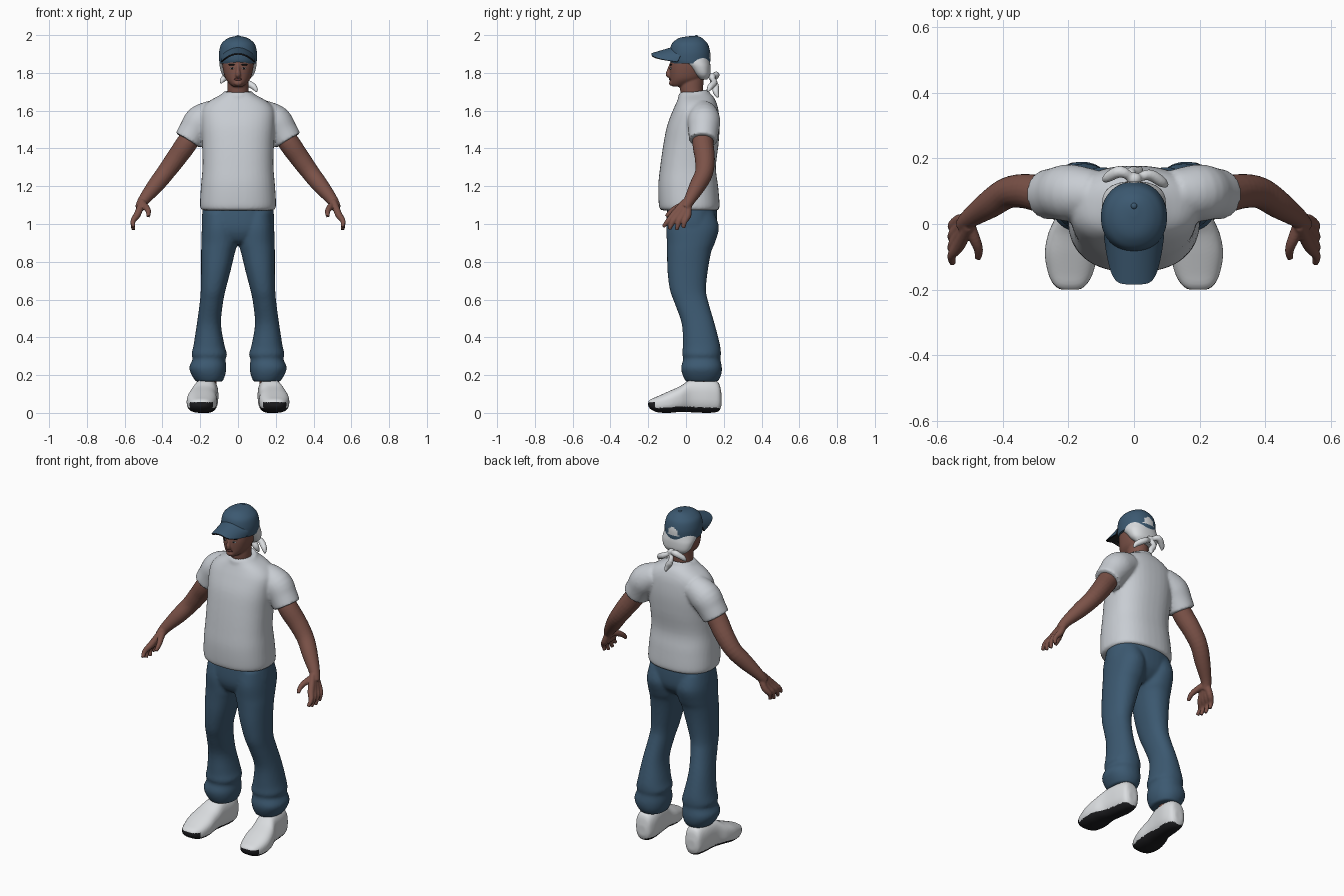
import bpy, bmesh, math
from mathutils import Vector, Matrix

if "Cube" in bpy.data.objects:
    bpy.data.objects.remove(bpy.data.objects["Cube"])


def material(name, rgb):
    m = bpy.data.materials.new(name)
    m.use_nodes = True
    m.diffuse_color = (*rgb, 1)
    m.node_tree.nodes["Principled BSDF"].inputs["Base Color"].default_value = (*rgb, 1)
    return m


denim = material("denim_blue", (.045, .1, .165))
cloth = material("shirt_grey", (.58, .61, .65))
white = material("off_white", (.7, .72, .74))
skin_tone = material("brown_skin", (.2, .085, .065))
lip_tone = material("dark_lip", (.13, .045, .04))
black = material("black", (.012, .012, .014))


def spline(rows, steps):
    """Smooth curve through rows of numbers."""
    rows = [Vector(r) for r in rows]
    out = []
    for i in range(len(rows) - 1):
        p0, p1, p2, p3 = rows[max(i - 1, 0)], rows[i], rows[i + 1], rows[min(i + 2, len(rows) - 1)]
        for k in range(steps):
            t = k / steps
            out.append(p1 + (p2 - p0) * (t / 2) + (p0 * 2 - p1 * 5 + p2 * 4 - p3) * (t * t / 2)
                       + (p1 * 3 - p0 - p2 * 3 + p3) * (t ** 3 / 2))
    return out + [rows[-1]]


def skin(bm, rings):
    rings = [[bm.verts.new(p) for p in ring] for ring in rings]
    for a, b in zip(rings, rings[1:]):
        for i in range(len(a)):
            j = (i + 1) % len(a)
            bm.faces.new((a[i], a[j], b[j], b[i]))
    bm.faces.new(rings[0])
    bm.faces.new(rings[-1])


def loft(bm, rows, e=2.0, axis="z", n=40, steps=4):
    """Rows are (level, a0, a1, b0, b1): the bounds of each cross-section."""
    rings = []
    for t, a0, a1, b0, b1 in spline(rows, steps):
        ring = []
        for k in range(n):
            c, s = math.cos(k * math.tau / n), math.sin(k * math.tau / n)
            a = (a0 + a1) / 2 + (a1 - a0) / 2 * math.copysign(abs(c) ** (2 / e), c)
            b = (b0 + b1) / 2 + (b1 - b0) / 2 * math.copysign(abs(s) ** (2 / e), s)
            ring.append((a, b, t) if axis == "z" else (a, t, b))
        rings.append(ring)
    skin(bm, rings)


def body(bm, rows, **kw):
    """Centred loft from (level, half width, back and front bounds)."""
    loft(bm, [(z, -h, h, y0, y1) for z, h, y0, y1 in rows], **kw)


def tube(bm, rows, n=16, steps=4):
    pts = spline(rows, steps)
    rings = []
    for i, p in enumerate(pts):
        d = (pts[min(i + 1, len(pts) - 1)] - pts[max(i - 1, 0)]).xyz
        q = d.to_track_quat("Z", "Y")
        rings.append([p.xyz + q @ Vector((math.cos(a), math.sin(a), 0)) * p.w
                      for a in (k * math.tau / n for k in range(n))])
    skin(bm, rings)


def ball(bm, loc, size):
    bmesh.ops.create_uvsphere(bm, u_segments=16, v_segments=10, radius=1,
                              matrix=Matrix.Translation(loc) @ Matrix.Diagonal((*size, 1)))


def mirror(bm):
    new = bmesh.ops.duplicate(bm, geom=bm.verts[:] + bm.edges[:] + bm.faces[:])["geom"]
    bmesh.ops.scale(bm, vec=(-1, 1, 1), verts=[g for g in new if isinstance(g, bmesh.types.BMVert)])


def finish(name, bm, mats, voxel=0, soften=3, thick=0, rule=None, side=1):
    bmesh.ops.scale(bm, vec=(side, 1, 1), verts=bm.verts)
    bmesh.ops.recalc_face_normals(bm, faces=bm.faces)
    me = bpy.data.meshes.new(name)
    bm.to_mesh(me)
    bm.free()
    ob = bpy.data.objects.new(name, me)
    bpy.context.collection.objects.link(ob)
    if voxel:
        mod = ob.modifiers.new("fuse", "REMESH")
        mod.mode, mod.voxel_size = "VOXEL", voxel
        mod = ob.modifiers.new("soften", "SMOOTH")
        mod.factor, mod.iterations = .5, soften
    if thick:
        mod = ob.modifiers.new("thickness", "SOLIDIFY")
        mod.thickness, mod.offset = thick, 0
    if ob.modifiers:
        bpy.context.view_layer.update()
        me = bpy.data.meshes.new_from_object(ob.evaluated_get(bpy.context.evaluated_depsgraph_get()))
        ob.modifiers.clear()
        ob.data = me
    me.materials.clear()
    for m in mats:
        me.materials.append(m)
    for p in me.polygons:
        p.use_smooth = True
        p.material_index = 1 if rule and rule(p.center, p.normal) else 0
    me.set_sharp_from_angle(angle=math.radians(50))


# T-shirt: sleeves, torso and collar fused together
bm = bmesh.new()
tube(bm, [(.12, .09, 1.585, .075), (.195, .095, 1.545, .087), (.235, .093, 1.49, .08),
          (.265, .09, 1.442, .076)], n=28)
mirror(bm)
body(bm, [(1.072, .188, -.13, .168), (1.095, .201, -.143, .178), (1.2, .196, -.147, .17),
          (1.3, .188, -.137, .158), (1.42, .189, -.12, .172), (1.52, .195, -.1, .178),
          (1.6, .193, -.07, .172), (1.645, .16, -.05, .16), (1.68, .1, -.035, .14),
          (1.7, .068, -.028, .11)], e=2.4)
collar = Matrix.Translation((0, .04, 1.69)) @ Matrix.Rotation(.17, 4, "X")
skin_rows = [collar @ Vector((.07 * math.cos(a), .073 * math.sin(a), 0))
             for a in (k * math.tau / 24 for k in range(25))]
tube(bm, [(*p, .011) for p in skin_rows], n=10, steps=1)
finish("t_shirt", bm, [cloth], voxel=.009)

# Trousers: two flared legs and the hips
bm = bmesh.new()
loft(bm, [(1.06, .02, .18, -.09, .15), (.98, .006, .191, -.104, .174), (.9, .003, .194, -.101, .153),
          (.85, .016, .195, -.1, .133), (.75, .04, .195, -.098, .115), (.65, .066, .197, -.085, .106),
          (.58, .08, .203, -.06, .12), (.47, .09, .218, -.022, .152), (.36, .072, .235, -.017, .18),
          (.31, .058, .246, -.02, .185), (.285, .066, .24, -.014, .182), (.24, .062, .258, -.026, .19),
          (.2, .068, .245, -.018, .186), (.165, .082, .222, 0, .168)], e=2.2)
mirror(bm)
body(bm, [(1.13, .18, -.09, .155), (1.05, .19, -.102, .165), (.97, .189, -.103, .16),
          (.915, .15, -.08, .12), (.895, .1, -.05, .08)], e=2.3)
finish("trousers", bm, [denim], voxel=.009)


def sole(c, n):
    return (n.z < -.45 and c.z < .05) or (c.y < -.165 and c.z < .056 and n.y < -.3)


for side, label in ((1, "left_"), (-1, "right_")):
    # Shoe with a dark sole that wraps up under the toe
    bm = bmesh.new()
    loft(bm, [(.188, .14, .19, .04, .1), (.172, .117, .213, .008, .16), (.12, .104, .226, 0, .18),
              (.03, .11, .238, .003, .178), (-.03, .113, .262, .005, .142), (-.09, .112, .272, 0, .115),
              (-.15, .125, .262, .003, .088), (-.185, .145, .245, .018, .073),
              (-.2, .165, .225, .035, .06)], e=2.6, axis="y", steps=6)
    finish(label + "shoe", bm, [white, black], voxel=.006, rule=sole, side=side)

    # Ankle
    bm = bmesh.new()
    tube(bm, [(.165, .09, .13, .05), (.16, .09, .25, .045)])
    finish(label + "ankle", bm, [skin_tone], side=side)

    # Arm, four fingers fanning from the wrist, and thumb
    bm = bmesh.new()
    tube(bm, [(.2, .095, 1.54, .05), (.27, .09, 1.43, .056), (.33, .1, 1.345, .053),
              (.385, .095, 1.27, .048), (.44, .06, 1.2, .043), (.5, .018, 1.125, .03),
              (.52, -.005, 1.085, .026)], n=20)
    for i, (tip_y, tip_z) in enumerate(((-.12, .985), (-.088, .972), (-.05, .968), (-.014, .98))):
        knuckle = -.064 + i * .025
        tube(bm, [(.505, .012 - .006 * (3 - i), 1.12, .017), (.533, knuckle, 1.05, .019),
                  (.556, (knuckle + tip_y) / 2 - .004, 1.015, .014), (.553, tip_y, tip_z, .01)], n=12)
    tube(bm, [(.505, .0, 1.105, .02), (.484, -.05, 1.085, .017), (.474, -.08, 1.065, .014),
              (.476, -.105, 1.04, .01)], n=12)
    finish(label + "arm", bm, [skin_tone], voxel=.005, soften=2, side=side)

# Head with neck, nose and ridge of the brow
bm = bmesh.new()
body(bm, [(1.62, .06, 0, .1), (1.7, .056, -.03, .09), (1.77, .056, -.03, .095)])
body(bm, [(1.727, .024, -.07, -.02), (1.74, .042, -.081, .03), (1.77, .066, -.084, .085),
          (1.82, .08, -.086, .108), (1.87, .085, -.079, .115), (1.92, .08, -.07, .11)], e=2.2)
tube(bm, [(0, -.078, 1.85, .009), (0, -.09, 1.815, .01), (0, -.094, 1.793, .014), (0, -.08, 1.78, .012)], n=12)
ball(bm, (0, -.079, 1.746), (.022, .011, .014))
finish("head", bm, [skin_tone], voxel=.005, soften=2)

# Eyes, brows and lips
bm = bmesh.new()
ball(bm, (.031, -.08, 1.824), (.012, .005, .005))
mirror(bm)
finish("eyes", bm, [white])
bm = bmesh.new()
ball(bm, (.031, -.083, 1.824), (.006, .004, .005))
ball(bm, (.034, -.08, 1.843), (.019, .006, .004))
mirror(bm)
finish("pupils_and_brows", bm, [black])
bm = bmesh.new()
ball(bm, (0, -.083, 1.766), (.021, .008, .007))
finish("lips", bm, [lip_tone])

# Headscarf under the cap, knotted at the back with loose tails
bm = bmesh.new()
body(bm, [(1.765, .055, .075, .112), (1.79, .083, .045, .128), (1.83, .096, .01, .13),
          (1.86, .097, -.03, .126), (1.89, .09, -.04, .12)], e=2.3)
finish("headscarf", bm, [white])
bm = bmesh.new()
ball(bm, (0, .138, 1.778), (.024, .02, .02))
tube(bm, [(0, .135, 1.778, .01), (-.04, .16, 1.79, .018), (-.08, .142, 1.765, .015), (-.09, .13, 1.745, .006)])
tube(bm, [(0, .135, 1.775, .01), (.045, .15, 1.75, .017), (.085, .128, 1.725, .016), (.1, .115, 1.7, .006)])
tube(bm, [(0, .14, 1.775, .01), (-.01, .158, 1.735, .016), (.01, .158, 1.7, .017), (.02, .17, 1.67, .007)])
finish("scarf_knot", bm, [white], voxel=.005, soften=2)


def back_opening(c, n):
    return n.y > .3 and c.z > 1.875 and (c.x / .036) ** 2 + ((c.z - 1.875) / .05) ** 2 < 1


# Cap crown with the adjuster opening and top button
bm = bmesh.new()
body(bm, [(1.85, .097, -.078, .127), (1.87, .1, -.086, .129), (1.91, .1, -.086, .128),
          (1.95, .09, -.077, .117), (1.974, .068, -.055, .098), (1.988, .042, -.025, .08),
          (1.995, .012, .025, .06)], n=64, steps=6, e=2.1)
finish("cap_crown", bm, [denim, white], rule=back_opening)
bm = bmesh.new()
ball(bm, (0, .055, 1.992), (.01, .01, .008))
finish("cap_button", bm, [denim])

# Arched brim with a dark underside
bm = bmesh.new()
grid = []
for i in range(33):
    u = math.sin((i / 16 - 1) * math.pi / 2)
    root = .01 - .085 * math.sqrt(1 - .8 * u * u)
    edge = -.045 - .138 * (1 - abs(u) ** 5)
    grid.append([bm.verts.new((.087 * u, root + (edge - root) * v / 8,
                               1.932 - .032 * v / 8 - .042 * u * u)) for v in range(9)])
for a, b in zip(grid, grid[1:]):
    for v in range(8):
        bm.faces.new((a[v], a[v + 1], b[v + 1], b[v]))
finish("cap_brim", bm, [denim, black], thick=.008, rule=lambda c, n: n.z < -.2)
